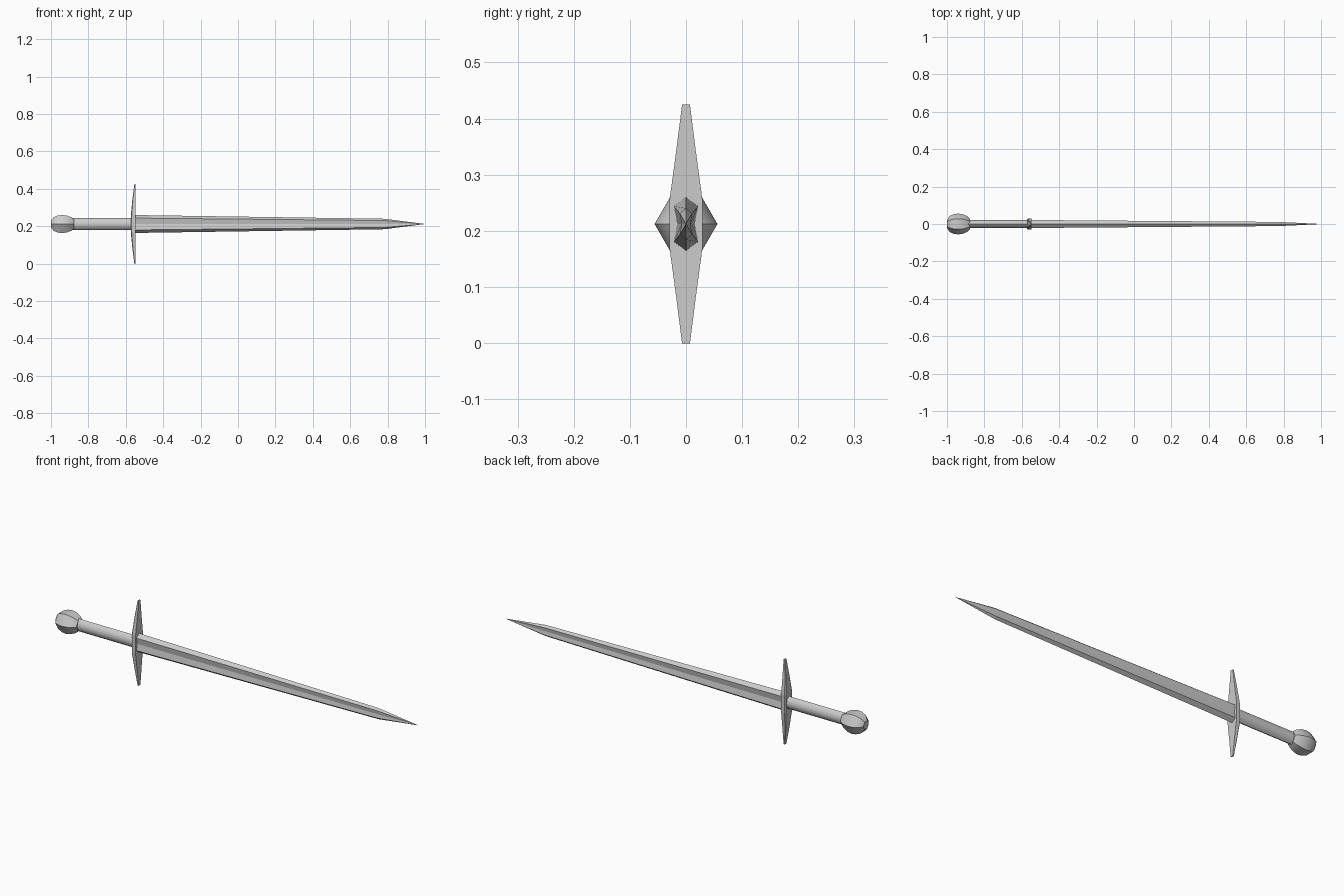
import bpy, bmesh, math

if "Cube" in bpy.data.objects:
    bpy.data.objects.remove(bpy.data.objects["Cube"])

CZ = 0.212  # height of the sword axis


def loft(name, rings, smooth=None):
    """Skin a list of closed rings (each a list of xyz points) and cap both ends."""
    bm = bmesh.new()
    loops = [[bm.verts.new(p) for p in ring] for ring in rings]
    n = len(loops[0])
    for a, b in zip(loops, loops[1:]):
        for i in range(n):
            j = (i + 1) % n
            bm.faces.new((a[i], a[j], b[j], b[i]))
    bm.faces.new(loops[0])
    bm.faces.new(loops[-1])
    bmesh.ops.remove_doubles(bm, verts=bm.verts, dist=1e-5)
    bmesh.ops.recalc_face_normals(bm, faces=bm.faces)
    mesh = bpy.data.meshes.new(name)
    bm.to_mesh(mesh)
    bm.free()
    ob = bpy.data.objects.new(name, mesh)
    bpy.context.collection.objects.link(ob)
    if smooth:
        bpy.ops.object.select_all(action='DESELECT')
        bpy.context.view_layer.objects.active = ob
        ob.select_set(True)
        bpy.ops.object.shade_smooth_by_angle(angle=math.radians(smooth))
    return ob


def ellipse(x, ry, rz, sides):
    angles = [2 * math.pi * i / sides for i in range(sides)]
    return [(x, ry * math.cos(a), CZ + rz * math.sin(a)) for a in angles]


# Pommel: six-sided, rounded along its length
pommel_profile = [(-1.0, 0.022), (-0.985, 0.043), (-0.962, 0.053), (-0.938, 0.056),
                  (-0.912, 0.051), (-0.89, 0.041), (-0.878, 0.03)]
loft("pommel", [ellipse(x, r, r, 6) for x, r in pommel_profile], 35)

# Grip: oval bar
loft("grip", [ellipse(x, 0.022, 0.032, 8) for x in (-0.90, -0.565)], 50)

# Crossguard: thick in the middle, tapering to both ends and swept to the blade
guard_half = [(0.045, 0.029, -0.573, -0.549), (0.13, 0.0175, -0.565, -0.548),
              (0.213, 0.007, -0.554, -0.547)]
guard_sections = [(-z, w, b, f) for z, w, b, f in reversed(guard_half)] + guard_half


def guard_ring(z, w, back, front):
    c = (front - back) * 0.2
    return [(back, -w + c, CZ + z), (back + c, -w, CZ + z), (front, -w, CZ + z),
            (front, w, CZ + z), (back + c, w, CZ + z), (back, w - c, CZ + z)]


loft("crossguard", [guard_ring(*s) for s in guard_sections])

# Blade: bevelled edges with a shallow fuller, narrowing to a point
blade_section = [(0, 1), (1, 0.66), (0.72, 0), (1, -0.66),
                 (0, -1), (-1, -0.66), (-0.72, 0), (-1, 0.66)]
blade_stations = [(-0.56, 0.0215, 0.048), (0.78, 0.011, 0.028), (1.0, 0.0002, 0.0004)]
loft("blade", [[(x, y * hy, CZ + z * hz) for y, z in blade_section]
               for x, hy, hz in blade_stations])
